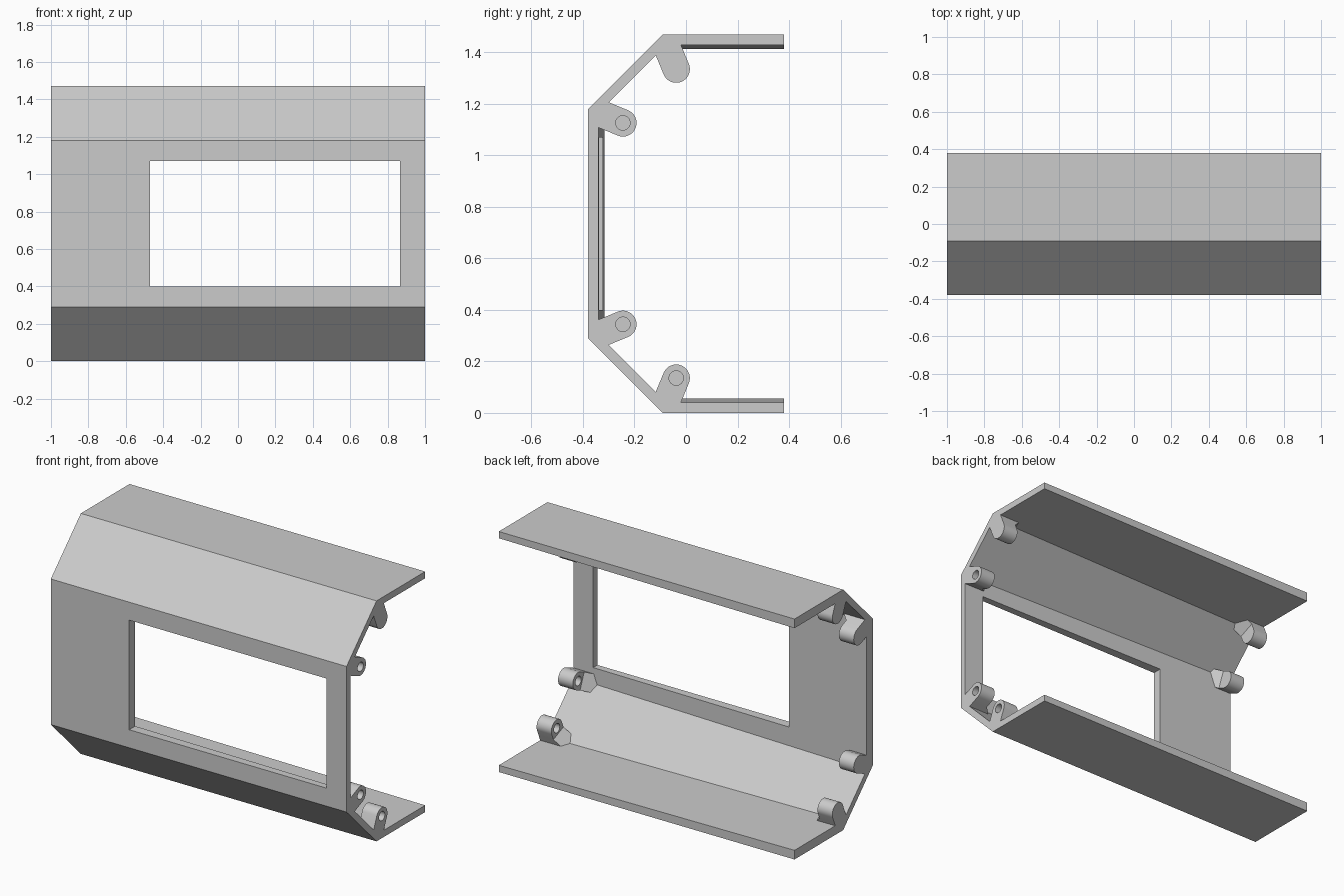
import bpy, bmesh, math
from mathutils import Vector

if "Cube" in bpy.data.objects:
    bpy.data.objects.remove(bpy.data.objects["Cube"])

H = 1.47          # total height
R = 0.053         # boss radius


def make_object(name, bm):
    bmesh.ops.recalc_face_normals(bm, faces=bm.faces)
    me = bpy.data.meshes.new(name)
    bm.to_mesh(me)
    bm.free()
    ob = bpy.data.objects.new(name, me)
    bpy.context.collection.objects.link(ob)
    return ob


def cut(ob, cutter):
    bpy.context.view_layer.objects.active = ob
    m = ob.modifiers.new("cut", 'BOOLEAN')
    m.operation, m.solver, m.object = 'DIFFERENCE', 'EXACT', cutter
    bpy.ops.object.modifier_apply(modifier=m.name)
    bpy.data.objects.remove(cutter)


def section(plate, front, slant=0.038):
    """Closed shell outline in (y, z) for given wall thicknesses."""
    c = -0.09 + slant * math.sqrt(2)
    outer = [(0.38, 0), (-0.09, 0), (-0.38, 0.29)]
    inner = [(0.38, plate), (c - plate, plate), (-0.38 + front, c + 0.38 - front)]
    up = lambda pts: [(y, H - z) for y, z in reversed(pts)]
    return outer + up(outer) + list(reversed(up(inner))) + list(reversed(inner))


# Faceted shell, walls tapering slightly from left end to right end
bm = bmesh.new()
left = [bm.verts.new((-1, y, z)) for y, z in section(0.056, 0.064)]
right = [bm.verts.new((1, y, z)) for y, z in section(0.041, 0.04)]
n = len(left)
for i in range(n):
    j = (i + 1) % n
    bm.faces.new((left[i], left[j], right[j], right[i]))
bm.faces.new(left)
bm.faces.new(right)
shell = make_object("shell", bm)

# Window opening in the front wall
bm = bmesh.new()
bmesh.ops.create_cube(bm, size=1)
for v in bm.verts:
    v.co = Vector((0.1975 + v.co.x * 1.335, -0.36 + v.co.y * 0.3, 0.735 + v.co.z * 0.67))
cut(shell, make_object("window_cutter", bm))


def boss(name, side, y, z, direction, hole):
    """Screw boss with a web to the corner; the inner end slopes into the wall."""
    d = Vector((0, *direction)).normalized()
    p = Vector((0, -d.z, d.y))
    centre = Vector((0, y, z))
    arc = [(-R * math.sin(a), R * math.cos(a))
           for a in (math.pi * k / 20 for k in range(21))]
    s, e = 0.04, 0.11
    outline = [(e, R), (s, R)] + arc + [(s, -R), (e, -R)]
    bm = bmesh.new()

    def vert(u, v, depth):
        co = centre + d * u + p * v
        co.x = side * (1 - depth)
        return bm.verts.new(co)

    end = [vert(u, v, 0) for u, v in outline]
    inn = [vert(u, v, 0.1 + max(0, u - s)) for u, v in outline]
    m = len(outline)
    for i in range(m):
        j = (i + 1) % m
        bm.faces.new((end[i], end[j], inn[j], inn[i]))
    bm.faces.new(end)
    bm.faces.new(inn[1:-1])
    bm.faces.new((inn[0], inn[1], inn[-2], inn[-1]))
    ob = make_object(name, bm)

    # Screw hole
    bm = bmesh.new()
    bmesh.ops.create_cone(bm, cap_ends=True, segments=32, radius1=hole, radius2=hole, depth=0.5)
    for v in bm.verts:
        v.co = Vector((side + v.co.z, y + v.co.x, z + v.co.y))
    cut(ob, make_object("hole_cutter", bm))
    bpy.ops.object.select_all(action='DESELECT')
    ob.select_set(True)
    bpy.ops.object.shade_smooth_by_angle(angle=math.radians(30))


# Eight bosses: two per corner pair, mirrored top/bottom, at both ends
t = math.tan(math.radians(22.5))
for side, end_name, hole in ((-1, "left", 0.02), (1, "right", 0.028)):
    for level, flip in (("lower", 1), ("upper", -1)):
        for place, y, z, (dy, dz) in (("plate", -0.038, 0.135, (-t, -1)),
                                      ("front", -0.245, 0.344, (-1, -t))):
            zz = z if flip == 1 else H - z
            boss(f"{end_name}_{level}_{place}_boss", side, y, zz, (dy, dz * flip), hole)
